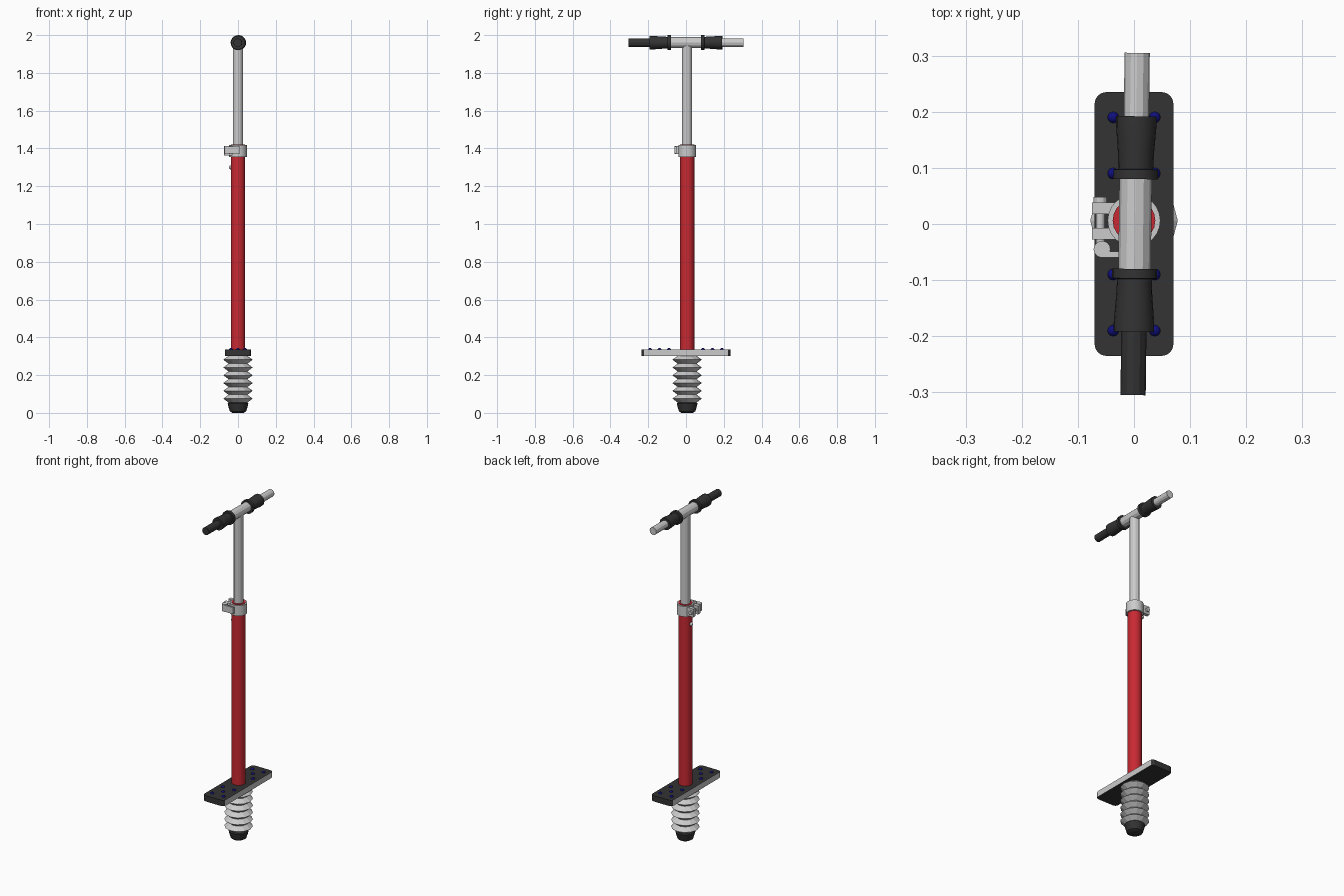
import bpy, bmesh, math
from mathutils import Matrix, Vector

cube = bpy.data.objects.get("Cube")
if cube:
    bpy.data.objects.remove(cube, do_unlink=True)


def material(name, rgb):
    m = bpy.data.materials.new(name)
    m.use_nodes = True
    col = (*rgb, 1)
    m.diffuse_color = col
    m.node_tree.nodes["Principled BSDF"].inputs["Base Color"].default_value = col
    return m


METAL = material("light grey metal", (0.6, 0.6, 0.6))
RED = material("red paint", (0.58, 0.022, 0.032))
RUBBER = material("black rubber", (0.033, 0.033, 0.033))
BLUE = material("dark blue", (0.005, 0.005, 0.2))

POST_Y = 0.006                     # the post sits slightly behind centre
BAR_Z = 1.96
ALONG_Y = Matrix.Rotation(-math.pi / 2, 4, 'X')
BAR = Matrix.Translation((0.002, 0, BAR_Z)) @ Matrix.Rotation(-0.012, 4, 'Z') @ ALONG_Y
POST = Matrix.Translation((0, POST_Y, 0))


def finish(name, bm, mats, smooth=None):
    bmesh.ops.recalc_face_normals(bm, faces=bm.faces)
    mesh = bpy.data.meshes.new(name)
    bm.to_mesh(mesh)
    bm.free()
    for m in mats:
        mesh.materials.append(m)
    ob = bpy.data.objects.new(name, mesh)
    bpy.context.collection.objects.link(ob)
    if smooth:
        bpy.ops.object.select_all(action='DESELECT')
        ob.select_set(True)
        bpy.context.view_layer.objects.active = ob
        bpy.ops.object.shade_smooth_by_angle(angle=math.radians(smooth))
    return ob


def lathe(name, profile, mat, matrix=POST, sides=16, smooth=None, closed=False):
    """Spin (radius, height) pairs; cap the ends unless the profile is a closed loop."""
    bm = bmesh.new()
    rings = []
    for r, h in profile:
        rings.append([bm.verts.new(matrix @ Vector((r * math.cos(a), r * math.sin(a), h)))
                      for a in (2 * math.pi * i / sides for i in range(sides))])
    pairs = list(zip(rings, rings[1:]))
    if closed:
        pairs.append((rings[-1], rings[0]))
    else:
        bm.faces.new(rings[0])
        bm.faces.new(rings[-1])
    for a, b in pairs:
        for i in range(sides):
            j = (i + 1) % sides
            bm.faces.new((a[i], a[j], b[j], b[i]))
    return finish(name, bm, [mat], smooth)


def box(name, lo, hi, mat):
    lo, hi = Vector(lo), Vector(hi)
    bm = bmesh.new()
    bmesh.ops.create_cube(bm, size=1, matrix=Matrix.Translation((lo + hi) / 2)
                          @ Matrix.Diagonal((*(hi - lo), 1)))
    return finish(name, bm, [mat])


def ball(name, centre, r, mat):
    bm = bmesh.new()
    bmesh.ops.create_uvsphere(bm, u_segments=12, v_segments=8, radius=r,
                              matrix=Matrix.Translation(centre))
    return finish(name, bm, [mat], 40)


# Rubber foot and folded bellows
lathe("foot", [(0.03, 0), (0.043, 0.008), (0.05, 0.03), (0.055, 0.05), (0.045, 0.058)],
      RUBBER, sides=24, smooth=40)
FOLDS, LOW, HIGH = 6, 0.055, 0.302
pitch = (HIGH - LOW) / FOLDS
folds = [(0.05, LOW)]
for i in range(FOLDS):
    folds += [(0.078, LOW + (i + 0.5) * pitch), (0.05, LOW + (i + 1) * pitch)]
lathe("bellows", folds, METAL, sides=12)

# Footboard with rounded corners and pale long edges
bm = bmesh.new()
bmesh.ops.create_cube(bm, size=1, matrix=Matrix.Translation((0, 0, 0.3175))
                      @ Matrix.Diagonal((0.14, 0.47, 0.035, 1)))
upright = [e for e in bm.edges if abs(e.verts[0].co.z - e.verts[1].co.z) > 0.01]
bmesh.ops.bevel(bm, geom=upright, offset=0.02, segments=4, profile=0.5, affect='EDGES')
bm.normal_update()
for f in bm.faces:
    f.material_index = 1 if abs(f.normal.x) > 0.98 else 0
finish("footboard", bm, [RUBBER, METAL])

# Grip studs, five on each half of the board
for side in (-1, 1):
    for x, y in ((-0.037, 0.09), (0.037, 0.09), (0, 0.14), (-0.037, 0.19), (0.037, 0.19)):
        ball("grip_stud", (x, side * y, 0.333), 0.0105, BLUE)

# Main tube, inner tube and release button
lathe("main_tube", [(0.038, 0.33), (0.038, 1.42)], RED, sides=20, smooth=20)
lathe("inner_tube", [(0.027, 1.3), (0.027, BAR_Z - 0.01)], METAL, sides=12)
ball("release_button", (-0.037, POST_Y, 1.3), 0.011, METAL)

# Clamp collar with lugs, bolt and lever
lathe("clamp_collar", [(0.037, 1.355), (0.047, 1.355), (0.047, 1.417), (0.037, 1.417)],
      METAL, sides=24, smooth=30, closed=True)
box("clamp_lug_front", (-0.075, -0.028, 1.362), (-0.03, -0.007, 1.412), METAL)
box("clamp_lug_back", (-0.075, 0.018, 1.362), (-0.03, 0.038, 1.412), METAL)
BOLT = Matrix.Translation((-0.06, 0, 1.387)) @ ALONG_Y
lathe("clamp_bolt", [(0.008, -0.045), (0.008, 0.038), (0.012, 0.038), (0.012, 0.048)],
      METAL, BOLT, 12)
PIVOT = Matrix.Translation((-0.057, -0.045, 0))
lathe("lever_pivot", [(0.015, 1.37), (0.015, 1.413)], METAL, PIVOT, 16, 30)
box("lever_arm", (-0.057, -0.06, 1.372), (0.01, -0.049, 1.411), METAL)

# Handlebar: thicker centre, bare back end, covered front end
lathe("bar_centre", [(0.029, -0.1), (0.029, 0.1)], METAL, BAR, 12)
lathe("bar_back_end", [(0.0225, 0.09), (0.0225, 0.305)], METAL, BAR, 12)
lathe("bar_front_end", [(0.0225, -0.305), (0.0225, -0.09)], RUBBER, BAR, 12)

# Flared grips with an inner flange
for label, s in (("front", -1), ("back", 1)):
    lathe("grip_" + label,
          [(0.04, s * 0.08), (0.04, s * 0.097), (0.031, s * 0.098), (0.032, s * 0.125),
           (0.036, s * 0.175), (0.036, s * 0.192)], RUBBER, BAR, 20, 30)
